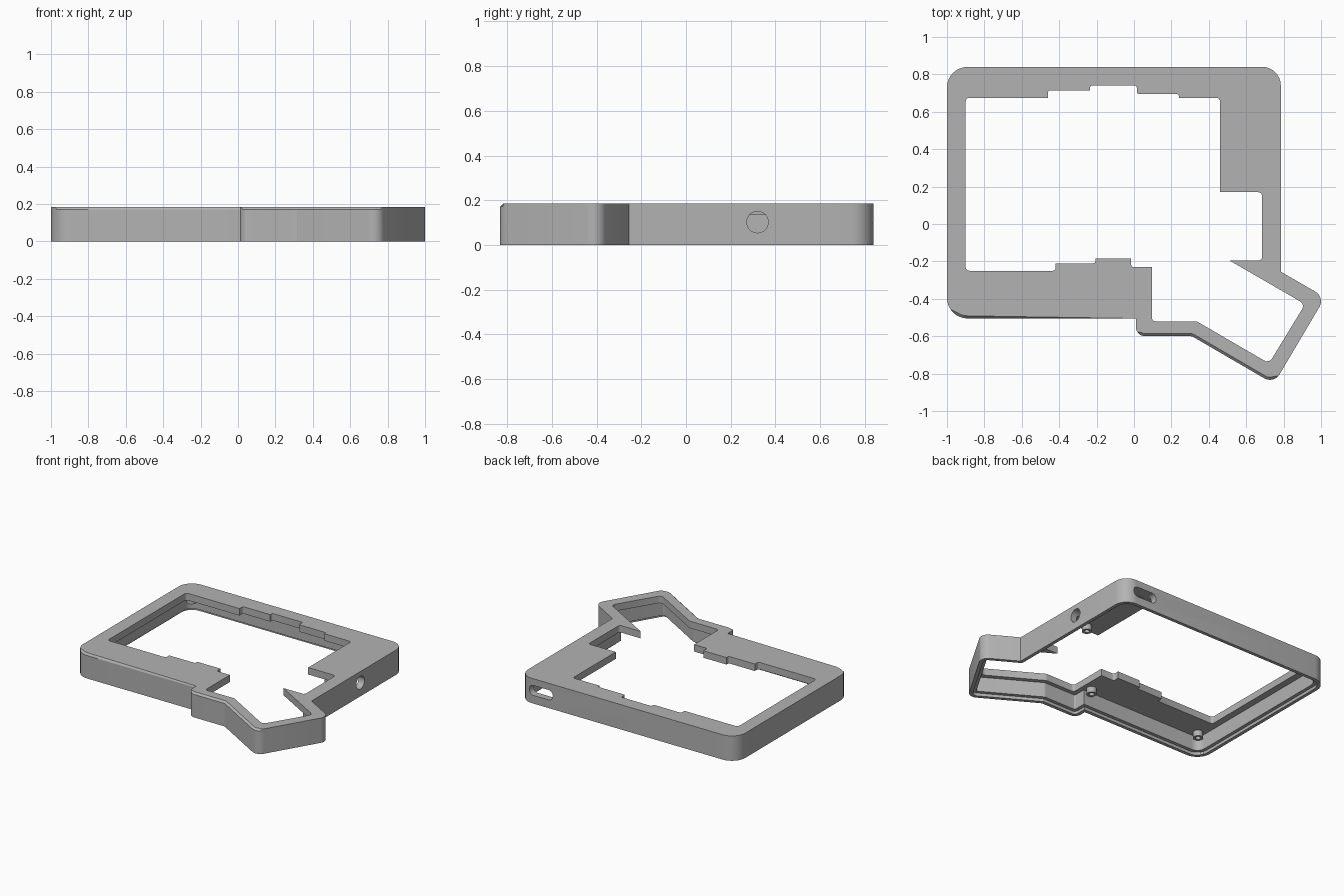
import bpy, bmesh, math
from mathutils import Vector, Matrix

if "Cube" in bpy.data.objects:
    bpy.data.objects.remove(bpy.data.objects["Cube"], do_unlink=True)

HEIGHT, PLATE_Z = 0.185, 0.133
WALL, RIM, RIM_Z = 0.05, 0.025, 0.022

grey = bpy.data.materials.new("grey plastic")
grey.use_nodes = True
grey.diffuse_color = (0.45, 0.45, 0.45, 1)
grey.node_tree.nodes["Principled BSDF"].inputs["Base Color"].default_value = (0.45, 0.45, 0.45, 1)


def rounded(corners, steps=8):
    """Outline from (x, y, radius) corners, each replaced by an arc."""
    out, n = [], len(corners)
    for i, (x, y, r) in enumerate(corners):
        p = Vector((x, y))
        if r <= 0:
            out.append(p)
            continue
        a = (Vector(corners[i - 1][:2]) - p).normalized()
        b = (Vector(corners[(i + 1) % n][:2]) - p).normalized()
        half = a.angle(b) / 2
        centre = p + (a + b).normalized() * r / math.sin(half)
        start = p + a * r / math.tan(half) - centre
        end = p + b * r / math.tan(half) - centre
        sweep = start.angle_signed(end)
        for k in range(steps + 1):
            out.append(centre + Matrix.Rotation(-sweep * k / steps, 2) @ start)
    return out


def inset(corners, d):
    """Move a clockwise outline inwards, keeping arcs concentric."""
    out, n = [], len(corners)
    for i, (x, y, r) in enumerate(corners):
        p = Vector((x, y))
        a = (p - Vector(corners[i - 1][:2])).normalized()
        b = (Vector(corners[(i + 1) % n][:2]) - p).normalized()
        na, nb = Vector((a.y, -a.x)), Vector((b.y, -b.x))
        q = p + (na + nb) * d / (1 + na.dot(nb))
        convex = a.x * b.y - a.y * b.x < 0
        out.append((q.x, q.y, max(r - d, 0.01) if convex and r else r))
    return out


def new_object(name, bm):
    bmesh.ops.recalc_face_normals(bm, faces=bm.faces)
    mesh = bpy.data.meshes.new(name)
    bm.to_mesh(mesh)
    bm.free()
    mesh.materials.append(grey)
    ob = bpy.data.objects.new(name, mesh)
    bpy.context.collection.objects.link(ob)
    return ob


def prism(name, outline, z0, z1, chamfer=0.0):
    bm = bmesh.new()
    base = bm.faces.new([bm.verts.new((p.x, p.y, z0)) for p in outline])
    geo = bmesh.ops.extrude_face_region(bm, geom=[base])["geom"]
    bmesh.ops.translate(bm, vec=(0, 0, z1 - z0),
                        verts=[g for g in geo if isinstance(g, bmesh.types.BMVert)])
    bmesh.ops.recalc_face_normals(bm, faces=bm.faces)
    if chamfer:
        # soften only the top edges that face the front
        edges = [e for e in bm.edges if all(v.co.z > z1 - 1e-4 for v in e.verts)
                 and any(f.normal.y < -0.75 for f in e.link_faces)]
        bmesh.ops.bevel(bm, geom=edges, offset=chamfer, segments=1, affect='EDGES')
    return new_object(name, bm)


def rod(name, matrix, r, depth, segments=32):
    bm = bmesh.new()
    bmesh.ops.create_cone(bm, cap_ends=True, segments=segments, radius1=r,
                          radius2=r, depth=depth, matrix=matrix)
    return new_object(name, bm)


def activate(ob):
    bpy.ops.object.select_all(action='DESELECT')
    ob.select_set(True)
    bpy.context.view_layer.objects.active = ob


def cut(ob, cutter):
    cutter.hide_render = True
    mod = ob.modifiers.new("cut", 'BOOLEAN')
    mod.operation, mod.solver, mod.object = 'DIFFERENCE', 'EXACT', cutter
    activate(ob)
    bpy.ops.object.modifier_apply(modifier=mod.name)
    bpy.data.objects.remove(cutter, do_unlink=True)


def smooth(ob):
    activate(ob)
    bpy.ops.object.shade_smooth_by_angle(angle=math.radians(25))


# Outer wall outline, clockwise, with the angled thumb section
OUTER = [(-1, .84, .11), (.785, .84, .1), (.785, -.255, 0), (1.022, -.392, .06),
         (.748, -.855, .06), (.31, -.6, .03), (.01, -.6, .05), (.01, -.505, 0),
         (-1, -.505, .11)]

# Stepped opening in the top plate
S = 0.012
OPENING = [(-.9, .675, .02), (-.46, .675, 0), (-.46, .715, S), (-.235, .715, 0),
           (-.235, .74, S), (.015, .74, S), (.015, .695, S), (.24, .695, S),
           (.24, .675, 0), (.46, .675, .02), (.46, .17, 0), (.685, .17, .02),
           (.685, -.195, .02), (.51, -.195, 0), (.915, -.429, .03),
           (.722, -.745, .03), (.335, -.52, .03), (.095, -.52, .02),
           (.095, -.23, 0), (-.015, -.23, S), (-.015, -.185, 0), (-.205, -.185, 0),
           (-.205, -.21, S), (-.42, -.21, 0), (-.42, -.25, S), (-.9, -.25, .02)]

# Case shell: hollow underneath, with a ledge for a base plate
case = prism("case_shell", rounded(OUTER), 0, HEIGHT, chamfer=0.014)
cut(case, prism("cavity_cutter", rounded(inset(OUTER, WALL)), -0.1, PLATE_Z))
cut(case, prism("ledge_cutter", rounded(inset(OUTER, RIM)), -0.1, RIM_Z))
cut(case, prism("opening_cutter", rounded(OPENING, 4), -0.2, 0.4))

# Round socket in the left wall
turn = Matrix.Translation((.76, .32, .102)) @ Matrix.Rotation(math.pi / 2, 4, 'Y')
cut(case, rod("socket_cutter", turn, 0.048, 0.12))

# Rounded slot in the back wall
slot = prism("slot_cutter", rounded([(.51, .037, .036), (.705, .037, .036),
                                     (.705, -.037, .036), (.51, -.037, .036)]), -.06, .06)
slot.data.transform(Matrix.Translation((0, .81, .098)) @ Matrix.Rotation(math.pi / 2, 4, 'X'))
cut(case, slot)
smooth(case)

# Hollow screw posts hanging from the plate
for i, (x, y) in enumerate([(.03, -.41), (-.9, -.4), (.6, .22), (-.9, .74)]):
    post = rod(f"screw_post_{i + 1}", Matrix.Translation((x, y, .115)), .034, .05, 24)
    cut(post, rod("screw_cutter", Matrix.Translation((x, y, .1)), .018, .06, 24))
    smooth(post)
